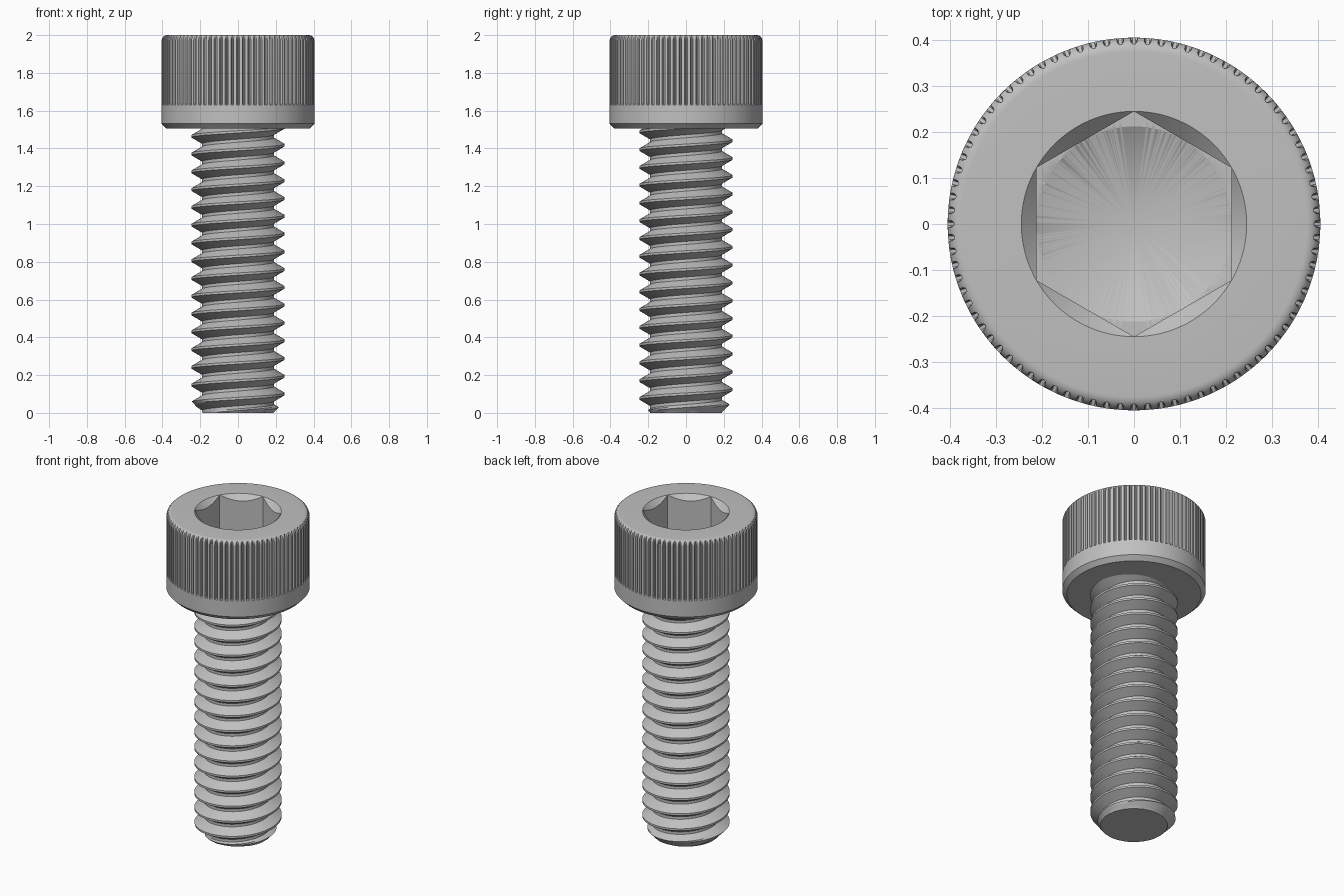
import bpy, bmesh
from math import pi, sin, cos, tan, sqrt, radians

cube = bpy.data.objects.get("Cube")
if cube:
    bpy.data.objects.remove(cube)

steel = bpy.data.materials.new("grey_steel")
steel.use_nodes = True
GREY = (0.53, 0.53, 0.53, 1)
steel.diffuse_color = GREY
steel.node_tree.nodes["Principled BSDF"].inputs["Base Color"].default_value = GREY


def finish(bm, name):
    bmesh.ops.remove_doubles(bm, verts=bm.verts, dist=1e-5)
    bmesh.ops.recalc_face_normals(bm, faces=bm.faces)
    mesh = bpy.data.meshes.new(name)
    bm.to_mesh(mesh)
    bm.free()
    mesh.materials.append(steel)
    obj = bpy.data.objects.new(name, mesh)
    bpy.context.collection.objects.link(obj)
    bpy.ops.object.select_all(action='DESELECT')
    obj.select_set(True)
    bpy.context.view_layer.objects.active = obj
    bpy.ops.object.shade_smooth_by_angle(angle=radians(30))
    return obj


# ---- Head: stacked rings, each giving (radius, height) per angular step ----
TOP, UNDER = 2.0, 1.506
HEAD_R, FILLET = 0.405, 0.03
GROOVES, PER = 84, 8
STEPS = GROOVES * PER
FLAT = 0.212                       # half the hex width across flats
CORNER = FLAT / cos(pi / 6)
SOCKET_Z = 1.76


def angle(i):
    return 2 * pi * i / STEPS


def hex_r(i):
    a = angle(i) % (pi / 3)        # flats face +x and -x
    return FLAT / cos(min(a, pi / 3 - a))


def knurl_r(i):
    # half land, half rounded groove
    u = ((i + PER // 2) % PER - PER // 2) / (PER / 4)
    return HEAD_R - 0.014 * sqrt(max(0, 1 - u * u))


def circle(r, z):
    return lambda i: (r, z)


def knurled(r, z):
    return lambda i: (min(r, knurl_r(i)), z)


rings = [
    circle(0, SOCKET_Z - FLAT * tan(pi / 6)),               # drill point
    circle(FLAT, SOCKET_Z),
    lambda i: (hex_r(i), SOCKET_Z),                         # hex walls
    lambda i: (hex_r(i), TOP - (CORNER - hex_r(i))),        # countersink
    circle(CORNER, TOP),
]
for k in range(9):                                          # rounded top rim
    a = pi / 2 * (1 - k / 8)
    rings.append(knurled(HEAD_R - FILLET + FILLET * cos(a),
                         TOP - FILLET + FILLET * sin(a)))
rings += [
    knurled(HEAD_R, 1.635),                                 # groove ends
    circle(HEAD_R, 1.63),
    circle(HEAD_R, UNDER + 0.026),                          # lower bevel
    circle(HEAD_R - 0.026, UNDER),
    circle(0, UNDER),
]

bm = bmesh.new()
loops = []
for ring in rings:
    loop = []
    for i in range(STEPS):
        r, z = ring(i)
        loop.append(bm.verts.new((r * cos(angle(i)), r * sin(angle(i)), z)))
    loops.append(loop)
for lo, hi in zip(loops, loops[1:]):
    for i in range(STEPS):
        j = (i + 1) % STEPS
        bm.faces.new((lo[i], lo[j], hi[j], hi[i]))
finish(bm, "socket_head")

# ---- Threaded shank: one helical strip, trimmed flat at both ends ----
PITCH, MAJOR, MINOR = 0.0941, 0.247, 0.19
CREST, ROOT = 0.012, 0.016
SEG, FLANK = 96, 4
PHASE = 0.1                        # crest height on the +x side
flank_w = (PITCH - CREST - ROOT) / 2

profile = [(-CREST / 2, MAJOR)]
for k in range(FLANK + 1):
    f = k / FLANK
    profile.append((CREST / 2 + f * flank_w, MAJOR + f * (MINOR - MAJOR)))
for k in range(FLANK):
    f = k / FLANK
    profile.append((CREST / 2 + flank_w + ROOT + f * flank_w,
                    MINOR + f * (MAJOR - MINOR)))

bm = bmesh.new()
rows = []
for n in range(-4 * SEG, 18 * SEG):
    a = 2 * pi * n / SEG
    row = []
    for dz, r in profile:
        z = PHASE + PITCH * n / SEG + dz
        r = min(r, 0.188 + 0.95 * max(z, 0))                # tip chamfer
        row.append(bm.verts.new((r * cos(a), r * sin(a), z)))
    rows.append(row)
for n in range(len(rows) - SEG - 1):
    here = rows[n] + [rows[n + SEG][0]]
    ahead = rows[n + 1] + [rows[n + SEG + 1][0]]
    for j in range(len(profile)):
        bm.faces.new((here[j], ahead[j], ahead[j + 1], here[j + 1]))

for height, direction in ((0, -1), (UNDER + 0.01, 1)):
    cut = bmesh.ops.bisect_plane(
        bm, geom=bm.verts[:] + bm.edges[:] + bm.faces[:],
        plane_co=(0, 0, height), plane_no=(0, 0, direction), clear_outer=True)
    rim = [e for e in cut["geom_cut"] if isinstance(e, bmesh.types.BMEdge)]
    bmesh.ops.edgeloop_fill(bm, edges=rim)
finish(bm, "threaded_shank")
